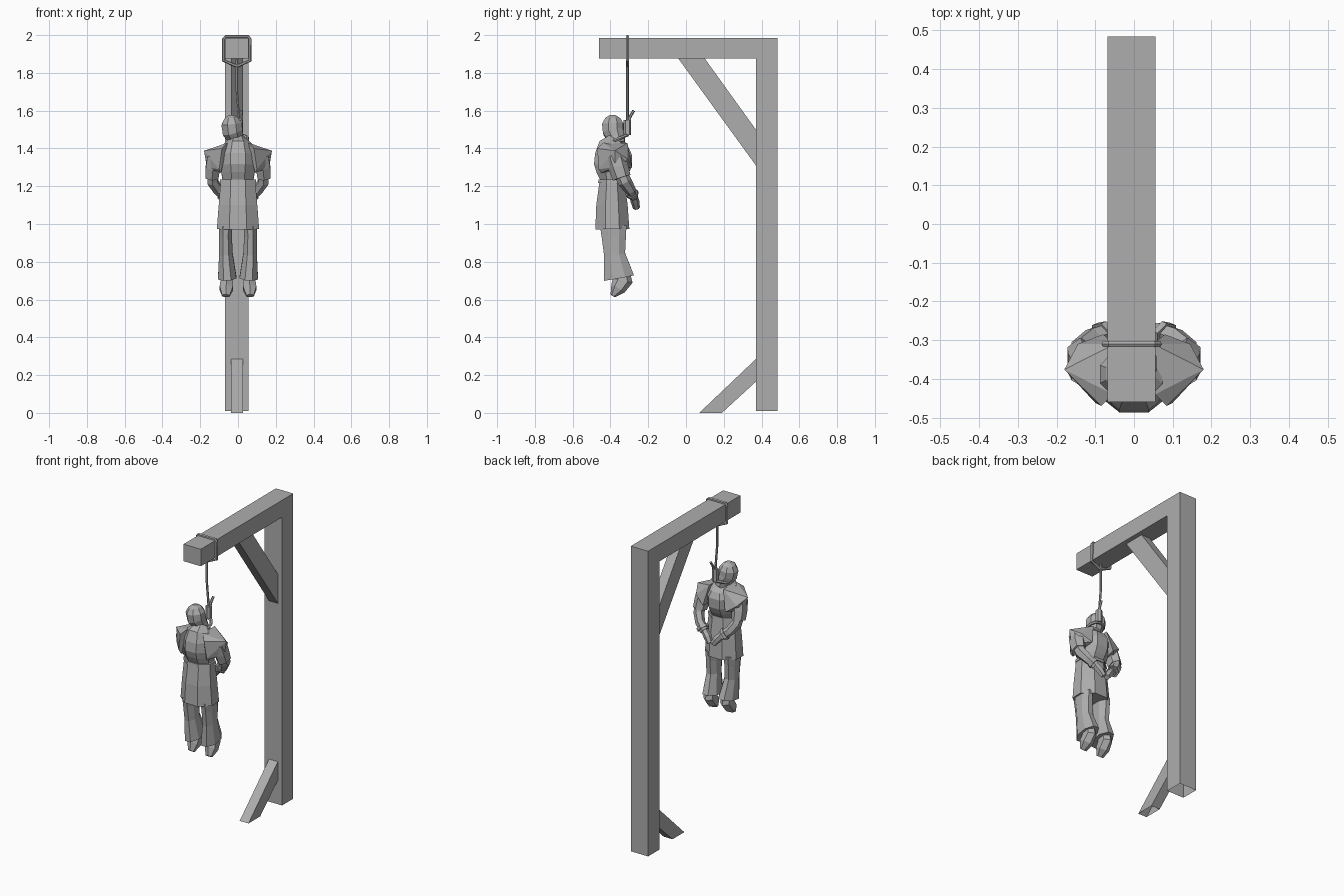
import bpy, bmesh, math
from mathutils import Vector as V

grey = bpy.data.materials.new("plain grey")
grey.diffuse_color = (0.42, 0.42, 0.42, 1)


def finish(name, bm):
    bmesh.ops.recalc_face_normals(bm, faces=bm.faces[:])
    me = bpy.data.meshes.new(name)
    bm.to_mesh(me)
    bm.free()
    me.materials.append(grey)
    ob = bpy.data.objects.new(name, me)
    bpy.context.collection.objects.link(ob)
    return ob


def prism(name, profile, x0, x1):
    """Side profile (y, z) extruded across x; ends resting on the ground stay open."""
    bm = bmesh.new()
    face = bm.faces.new([bm.verts.new((x0, y, z)) for y, z in profile])
    out = bmesh.ops.extrude_face_region(bm, geom=[face], use_keep_orig=True)
    for v in out["geom"]:
        if isinstance(v, bmesh.types.BMVert):
            v.co.x = x1
    bmesh.ops.delete(bm, geom=[f for f in bm.faces if all(v.co.z < 0.02 for v in f.verts)],
                     context='FACES_ONLY')
    return finish(name, bm)


def loft(name, sections, n=8, ref=(1, 0, 0), closed=False):
    """Faceted tube through (x, y, z, half width, half depth) sections."""
    bm = bmesh.new()
    P = [V(s[:3]) for s in sections]
    m, k = len(P), 1 / math.cos(math.pi / n)
    rings = []
    for i, s in enumerate(sections):
        if closed:
            t = P[(i + 1) % m] - P[i - 1]
        else:
            t = P[min(i + 1, m - 1)] - P[max(i - 1, 0)]
        t.normalize()
        u = V(ref)
        u = (u - t * u.dot(t)).normalized()
        w = t.cross(u)
        ring = []
        for j in range(n):
            a = 2 * math.pi * (j + 0.5) / n
            ring.append(bm.verts.new(P[i] + u * math.cos(a) * s[3] * k + w * math.sin(a) * s[4] * k))
        rings.append(ring)
    for i in range(m if closed else m - 1):
        a, b = rings[i], rings[(i + 1) % m]
        for j in range(n):
            q = (j + 1) % n
            bm.faces.new((a[j], a[q], b[q], b[j]))
    if not closed:
        bm.faces.new(rings[0])
        bm.faces.new(rings[-1])
    return finish(name, bm)


def hull(name, pts):
    bm = bmesh.new()
    for p in pts:
        bm.verts.new(p)
    out = bmesh.ops.convex_hull(bm, input=bm.verts[:])
    junk = [g for g in out["geom_interior"] if isinstance(g, bmesh.types.BMVert)]
    bmesh.ops.delete(bm, geom=junk, context='VERTS')
    return finish(name, bm)


def rope(name, pts, r, ref=(0, 1, 0), closed=False, n=6):
    return loft(name, [(*p, r, r) for p in pts], n, ref, closed)


# timber frame and its two braces
prism("post_and_beam", [(0.485, 0.01), (0.485, 1.985), (-0.46, 1.985), (-0.46, 1.875),
                        (0.37, 1.875), (0.37, 0.01)], -0.068, 0.056)
prism("upper_brace", [(-0.04, 1.875), (0.10, 1.875), (0.37, 1.50), (0.37, 1.31)], -0.037, 0.026)
prism("lower_brace", [(0.07, 0), (0.19, 0), (0.37, 0.165), (0.37, 0.285)], -0.037, 0.026)

# rope: loop round the beam, hanging strand, knot, tail, collar loop
rope("beam_loop", [(-0.075, -0.31, 1.98), (-0.065, -0.31, 1.992), (0.053, -0.31, 1.992),
                   (0.063, -0.31, 1.98), (0.063, -0.31, 1.865), (0.0, -0.31, 1.838),
                   (-0.012, -0.31, 1.838), (-0.075, -0.31, 1.865)], 0.008, closed=True)
rope("hanging_rope", [(-0.006, -0.31, 1.87), (-0.006, -0.31, 1.70), (0.008, -0.31, 1.53)],
     0.006, (1, 0, 0))
rope("knot", [(0.008, -0.31, 1.47), (0.008, -0.31, 1.55)], 0.017, (1, 0, 0))
rope("rope_tail", [(0.012, -0.305, 1.54), (0.014, -0.295, 1.57), (0.018, -0.277, 1.60)],
     0.007, (1, 0, 0))
rope("neck_loop", [(0.052 * math.sin(a), -0.36 + 0.05 * math.cos(a), 1.45 + 0.022 * math.cos(a))
                   for a in [i * math.pi / 5 for i in range(10)]], 0.008, (0, 0, 1), True)

# hooded head, leaning sideways
loft("head", [(0.003, -0.355, 1.42, 0.035, 0.035), (-0.012, -0.37, 1.455, 0.043, 0.045),
              (-0.028, -0.385, 1.49, 0.054, 0.055), (-0.034, -0.388, 1.53, 0.054, 0.056),
              (-0.036, -0.387, 1.56, 0.036, 0.040), (-0.037, -0.386, 1.576, 0.014, 0.016)])

# body, belt and tunic skirt
loft("torso", [(0, -0.393, 1.225, 0.08, 0.060), (0, -0.39, 1.27, 0.088, 0.085),
               (0, -0.387, 1.31, 0.094, 0.100), (0, -0.383, 1.37, 0.094, 0.098),
               (0, -0.38, 1.42, 0.072, 0.080), (0, -0.365, 1.445, 0.042, 0.048)])
loft("belt", [(0, -0.392, 1.218, 0.096, 0.073), (0, -0.392, 1.236, 0.094, 0.071)])
loft("tunic_skirt", [(0, -0.392, 1.225, 0.092, 0.066), (0, -0.392, 1.10, 0.102, 0.083),
                     (0, -0.390, 0.973, 0.112, 0.090)])

for s, side in ((-1, "left"), (1, "right")):
    # flared shoulder cap
    hull(side + "_shoulder_cap",
         [(s * x, y, z) for x, y, z in
          [(0.055, -0.44, 1.43), (0.085, -0.47, 1.40), (0.05, -0.31, 1.43), (0.18, -0.376, 1.388),
           (0.165, -0.375, 1.30), (0.10, -0.462, 1.29), (0.145, -0.31, 1.345),
           (0.08, -0.285, 1.30), (0.09, -0.45, 1.27)]])
    # arm folded behind the back
    loft(side + "_sleeve", [(s * 0.122, -0.375, 1.36, 0.040, 0.048),
                            (s * 0.133, -0.358, 1.30, 0.038, 0.046),
                            (s * 0.138, -0.340, 1.245, 0.034, 0.042)], 6)
    loft(side + "_forearm", [(s * 0.137, -0.345, 1.27, 0.027, 0.032),
                             (s * 0.135, -0.325, 1.225, 0.027, 0.032),
                             (s * 0.105, -0.295, 1.18, 0.025, 0.026),
                             (s * 0.060, -0.278, 1.145, 0.026, 0.022)], 6)
    loft(side + "_cuff", [(s * 0.085, -0.287, 1.165, 0.033, 0.029),
                          (s * 0.072, -0.281, 1.153, 0.033, 0.029)], 6)
    loft(side + "_hand", [(s * 0.062, -0.278, 1.147, 0.018, 0.018),
                          (s * 0.035, -0.270, 1.12, 0.022, 0.020),
                          (s * 0.012, -0.262, 1.085, 0.016, 0.016)], 6)
    # flared trouser leg and drooping foot
    loft(side + "_trouser_leg", [(s * 0.066, -0.385, 0.99, 0.036, 0.070),
                                 (s * 0.066, -0.382, 0.93, 0.034, 0.064),
                                 (s * 0.064, -0.378, 0.84, 0.036, 0.056),
                                 (s * 0.057, -0.355, 0.715, 0.049, 0.080)])
    loft(side + "_foot", [(s * 0.060, -0.343, 0.74, 0.028, 0.040),
                          (s * 0.060, -0.335, 0.70, 0.032, 0.046),
                          (s * 0.062, -0.360, 0.66, 0.035, 0.036),
                          (s * 0.064, -0.388, 0.620, 0.020, 0.012)], 6)
